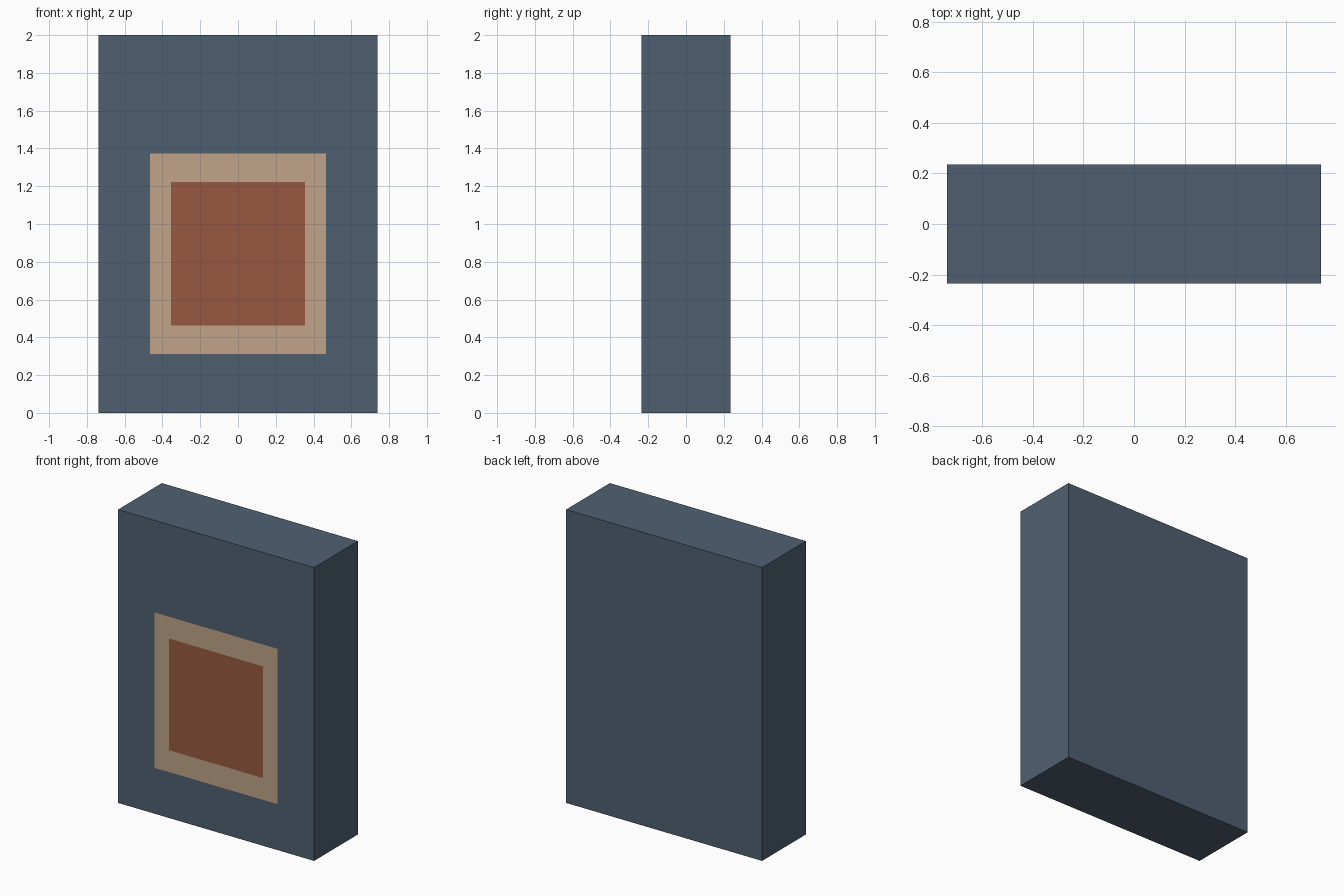
import bpy, bmesh

if "Cube" in bpy.data.objects:
    bpy.data.objects.remove(bpy.data.objects["Cube"])


def srgb(r, g, b):
    def lin(c):
        c /= 255
        return c / 12.92 if c <= 0.04045 else ((c + 0.055) / 1.055) ** 2.4
    return (lin(r), lin(g), lin(b), 1.0)


def material(name, rgb):
    m = bpy.data.materials.new(name)
    m.diffuse_color = srgb(*rgb)
    m.use_nodes = True
    m.node_tree.nodes["Principled BSDF"].inputs["Base Color"].default_value = m.diffuse_color
    return m


WIDTH, DEPTH, HEIGHT = 1.478, 0.472, 2.0

bm = bmesh.new()

# Slab body
bmesh.ops.create_cube(bm, size=1.0)
for v in bm.verts:
    v.co = (v.co.x * WIDTH, v.co.y * DEPTH, (v.co.z + 0.5) * HEIGHT)
bm.normal_update()
front = min(bm.faces, key=lambda f: f.calc_center_median().y)

# Nested flush panels cut into the front: half width, bottom, top
# Ring left by each inset keeps the colour of the area around it
for ring, (half, low, high) in enumerate([(0.465, 0.313, 1.372),
                                          (0.354, 0.462, 1.223)]):
    mid = front.calc_center_median()
    res = bmesh.ops.inset_individual(bm, faces=[front], thickness=0.05)
    for f in res["faces"]:
        f.material_index = ring
    front.material_index = ring + 1
    for v in front.verts:
        v.co.x = half if v.co.x > 0 else -half
        v.co.z = high if v.co.z > mid.z else low
        v.co.y = -DEPTH / 2

bmesh.ops.recalc_face_normals(bm, faces=bm.faces[:])
mesh = bpy.data.meshes.new("panelled_slab")
bm.to_mesh(mesh)
bm.free()

for name, rgb in (("slate blue", (79, 96, 113)),
                  ("tan border", (193, 164, 137)),
                  ("rust centre", (153, 89, 65))):
    mesh.materials.append(material(name, rgb))

slab = bpy.data.objects.new("panelled_slab", mesh)
bpy.context.collection.objects.link(slab)
